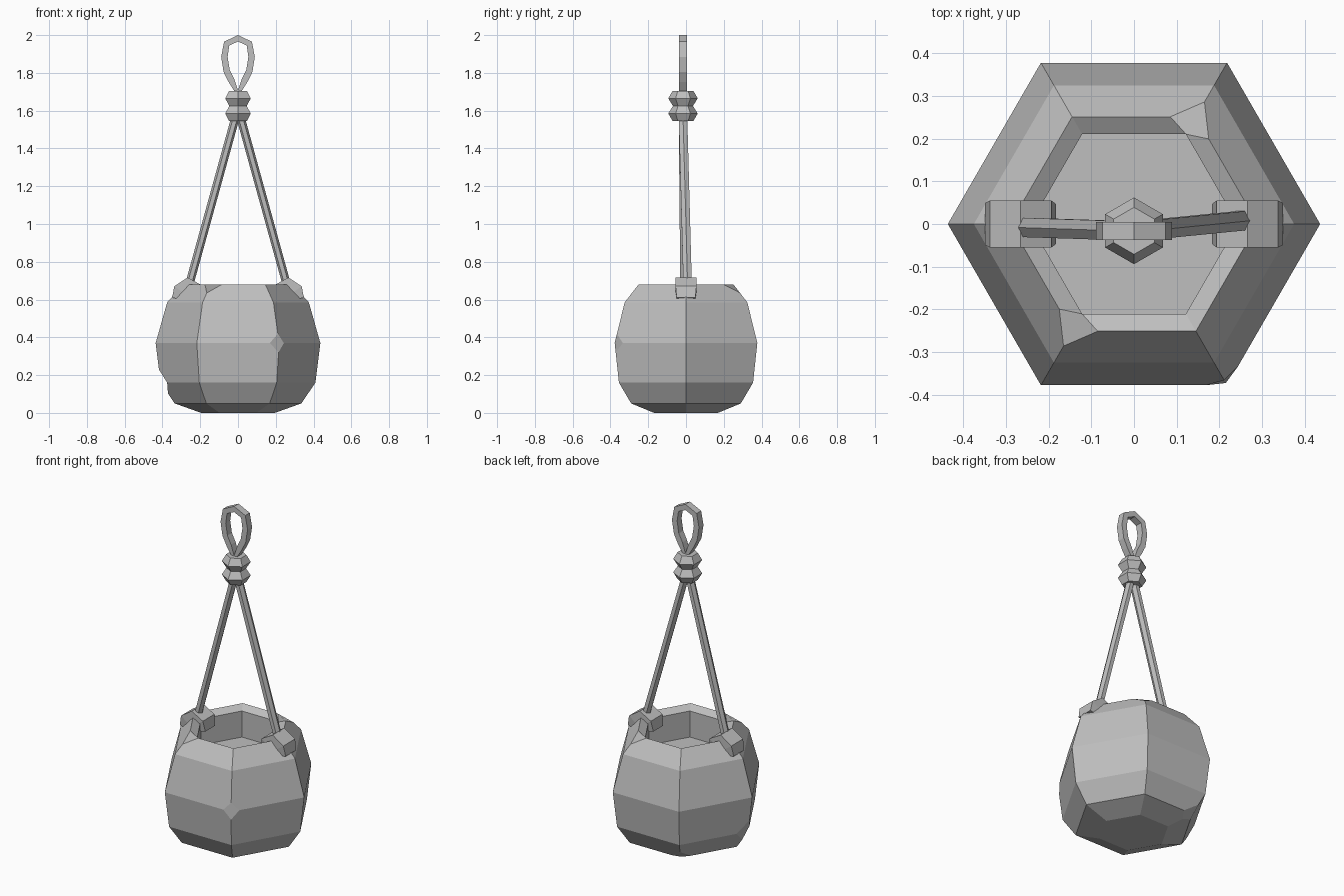
import bpy, bmesh
from math import sin, cos, pi, radians, sqrt
from mathutils import Vector

if "Cube" in bpy.data.objects:
    bpy.data.objects.remove(bpy.data.objects["Cube"])

grey = bpy.data.materials.new("plain grey")
grey.use_nodes = True
GREY = (0.52, 0.52, 0.52, 1)
grey.diffuse_color = GREY
grey.node_tree.nodes["Principled BSDF"].inputs["Base Color"].default_value = GREY


def finish(name, bm):
    bmesh.ops.recalc_face_normals(bm, faces=bm.faces)
    mesh = bpy.data.meshes.new(name)
    bm.to_mesh(mesh)
    bm.free()
    mesh.materials.append(grey)
    obj = bpy.data.objects.new(name, mesh)
    bpy.context.collection.objects.link(obj)
    return obj


def skin(bm, rings, closed=False):
    """Join rings of vertices with quads, capping the ends."""
    n = len(rings[0])
    pairs = list(zip(rings, rings[1:] + rings[:1]))
    for a, b in pairs if closed else pairs[:-1]:
        for i in range(n):
            j = (i + 1) % n
            bm.faces.new((a[i], a[j], b[j], b[i]))
    if not closed:
        bm.faces.new(rings[0])
        bm.faces.new(rings[-1])


def lathe(profile, turn=0.0, centre_y=0.0):
    """Six-sided lathe of (radius, z) pairs."""
    bm = bmesh.new()
    rings = [[bm.verts.new((r * cos(turn + k * pi / 3),
                            centre_y + r * sin(turn + k * pi / 3), z))
              for k in range(6)] for r, z in profile]
    skin(bm, rings)
    return bm, rings


def sweep(name, points, wide, thick, sides, scales=None, closed=False):
    """Sweep a flat-sided section along a path lying close to the XZ plane."""
    bm = bmesh.new()
    pts = [Vector(p) for p in points]
    n = len(pts)
    rings = []
    for i, p in enumerate(pts):
        before = pts[i - 1] if closed or i > 0 else p
        after = pts[(i + 1) % n] if closed or i < n - 1 else p
        along = (after - before).normalized()
        normal = along.cross(Vector((0, 1, 0))).normalized()
        s = scales[i] if scales else 1
        ring = []
        for k in range(sides):
            a = (k + 0.5) * 2 * pi / sides
            ring.append(bm.verts.new(p + Vector((0, s * wide * cos(a), 0))
                                     + normal * s * thick * sin(a)))
        rings.append(ring)
    skin(bm, rings, closed)
    return finish(name, bm)


# Pot: hexagonal bowl with bevelled rim and a raised inner floor
bm, rings = lathe([(.195, 0), (.335, .05), (.41, .16), (.436, .37), (.375, .585),
                   (.29, .68), (.243, .655), (.243, .50)])

# Chipped corners: (ring, corner, size)
for ring, corner, size in ((5, 1, .06), (5, 4, .06), (3, 5, .05), (2, 3, .07), (1, 2, .06)):
    bmesh.ops.bevel(bm, geom=[rings[ring][corner]], offset=size,
                    segments=1, affect='VERTICES')
finish("pot", bm)

# Knot: two stacked hexagonal bulges
KNOT_Y = -.016
bm, _ = lathe([(.055, 1.545), (.078, 1.585), (.053, 1.625), (.078, 1.665), (.055, 1.705)],
              turn=radians(30), centre_y=KNOT_Y)
finish("knot", bm)

# Hanging loop above the knot
half = [(.035, 1.76), (.06, 1.81), (.072, 1.885), (.06, 1.955)]
path = ([(0, 1.69)] + half + [(0, 1.983)] + [(-x, z) for x, z in reversed(half)])
sweep("hanging_loop", [(x, KNOT_Y, z) for x, z in path],
      .021 * sqrt(2), .017 * sqrt(2), 4, closed=True)

# Ropes and the saddles that hold them on the rim
for side, label in ((1, "left"), (-1, "right")):
    sweep(label + "_rope", [(side * .255, side * .008, .69), (side * .012, KNOT_Y, 1.57)],
          .026, .022, 6)
    saddle = [(.325, .605), (.315, .655), (.265, .69), (.215, .66), (.205, .61)]
    sweep(label + "_rim_saddle", [(side * x, 0, z) for x, z in saddle],
          .055 * sqrt(2), .027 * sqrt(2), 4, scales=[.9, 1, 1, 1, .85])
